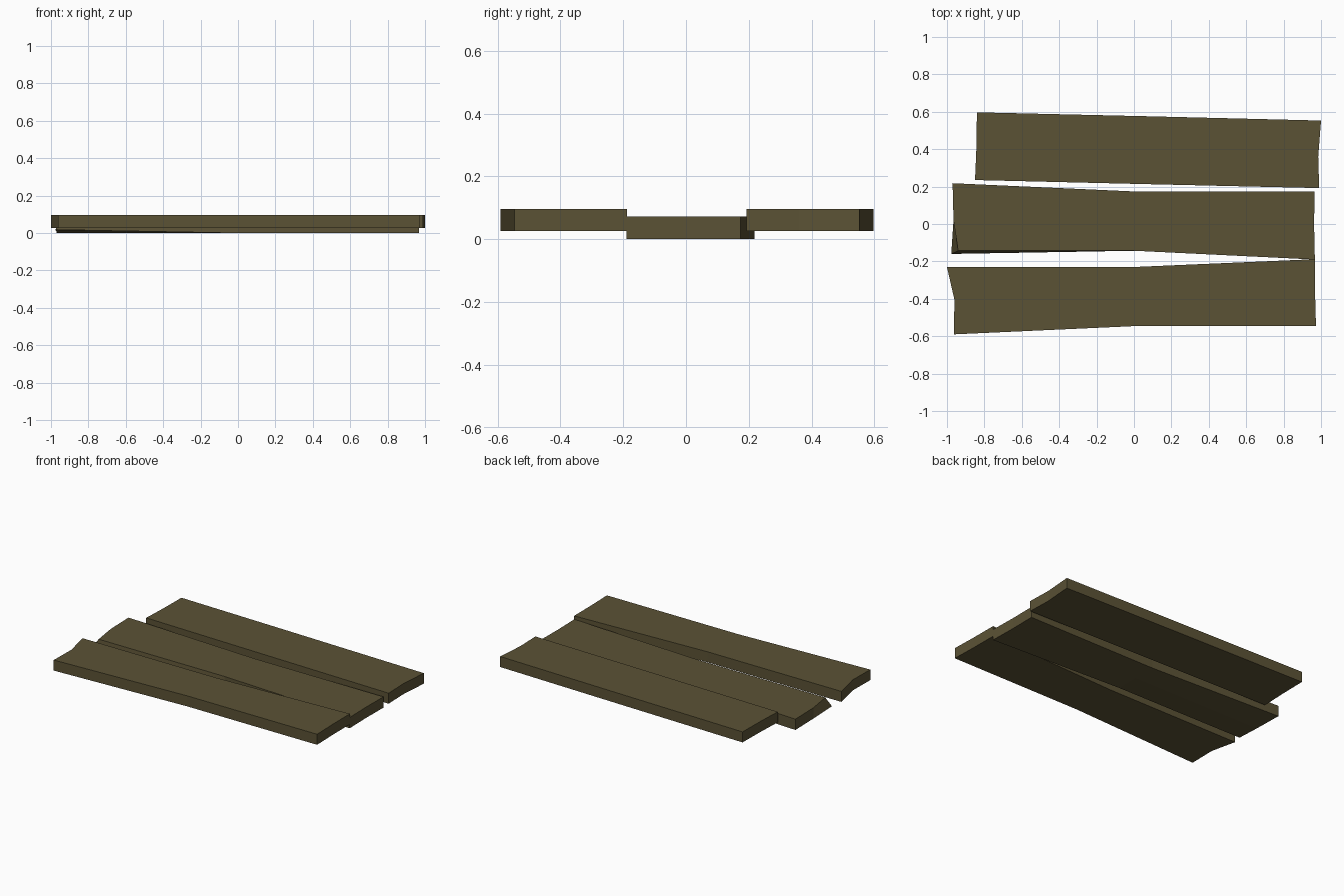
import bpy, bmesh

if "Cube" in bpy.data.objects:
    bpy.data.objects.remove(bpy.data.objects["Cube"])

wood = bpy.data.materials.new("weathered_brown_wood")
wood.diffuse_color = (0.105, 0.085, 0.036, 1)
wood.use_nodes = True
wood.node_tree.nodes["Principled BSDF"].inputs["Base Color"].default_value = wood.diffuse_color


def plank(name, back, middle, front, z0, z1):
    """Board on a 3x3 grid; each row lists (x, y) from left to right."""
    bm = bmesh.new()
    rows = [front, middle, back]
    lo = [[bm.verts.new((x, y, z0)) for x, y in r] for r in rows]
    hi = [[bm.verts.new((x, y, z1)) for x, y in r] for r in rows]
    for j in range(2):
        for i in range(2):
            for g in (lo, hi):
                bm.faces.new((g[j][i], g[j][i + 1], g[j + 1][i + 1], g[j + 1][i]))
    # sides around the rim
    ring = [(0, 0), (0, 1), (0, 2), (1, 2), (2, 2), (2, 1), (2, 0), (1, 0)]
    for (a, b), (c, d) in zip(ring, ring[1:] + ring[:1]):
        bm.faces.new((lo[a][b], lo[c][d], hi[c][d], hi[a][b]))
    bmesh.ops.recalc_face_normals(bm, faces=bm.faces)
    me = bpy.data.meshes.new(name)
    bm.to_mesh(me)
    bm.free()
    me.materials.append(wood)
    ob = bpy.data.objects.new(name, me)
    bpy.context.collection.objects.link(ob)
    return ob


plank("back_plank",
      [(-0.84, 0.597), (0.07, 0.576), (1.0, 0.553)],
      [(-0.843, 0.40), (0.07, 0.395), (0.985, 0.36)],
      [(-0.85, 0.235), (0.07, 0.213), (0.99, 0.192)], 0.026, 0.097)

centre = plank("middle_plank",
               [(-0.97, 0.218), (0.0, 0.174), (0.965, 0.174)],
               [(-0.965, 0.02), (0.0, 0.015), (0.963, -0.01)],
               [(-0.94, -0.143), (0.0, -0.143), (0.967, -0.19)], 0.0, 0.073)

plank("front_plank",
      [(-1.0, -0.23), (0.0, -0.23), (0.967, -0.188)],
      [(-0.96, -0.405), (0.0, -0.39), (0.968, -0.37)],
      [(-0.963, -0.59), (0.0, -0.546), (0.973, -0.546)], 0.026, 0.097)

# splintered lower corner of the middle plank
corner = min((v for v in centre.data.vertices if v.co.z < 0.01),
             key=lambda v: v.co.x + v.co.y)
corner.co = (-0.977, -0.16, 0.018)
